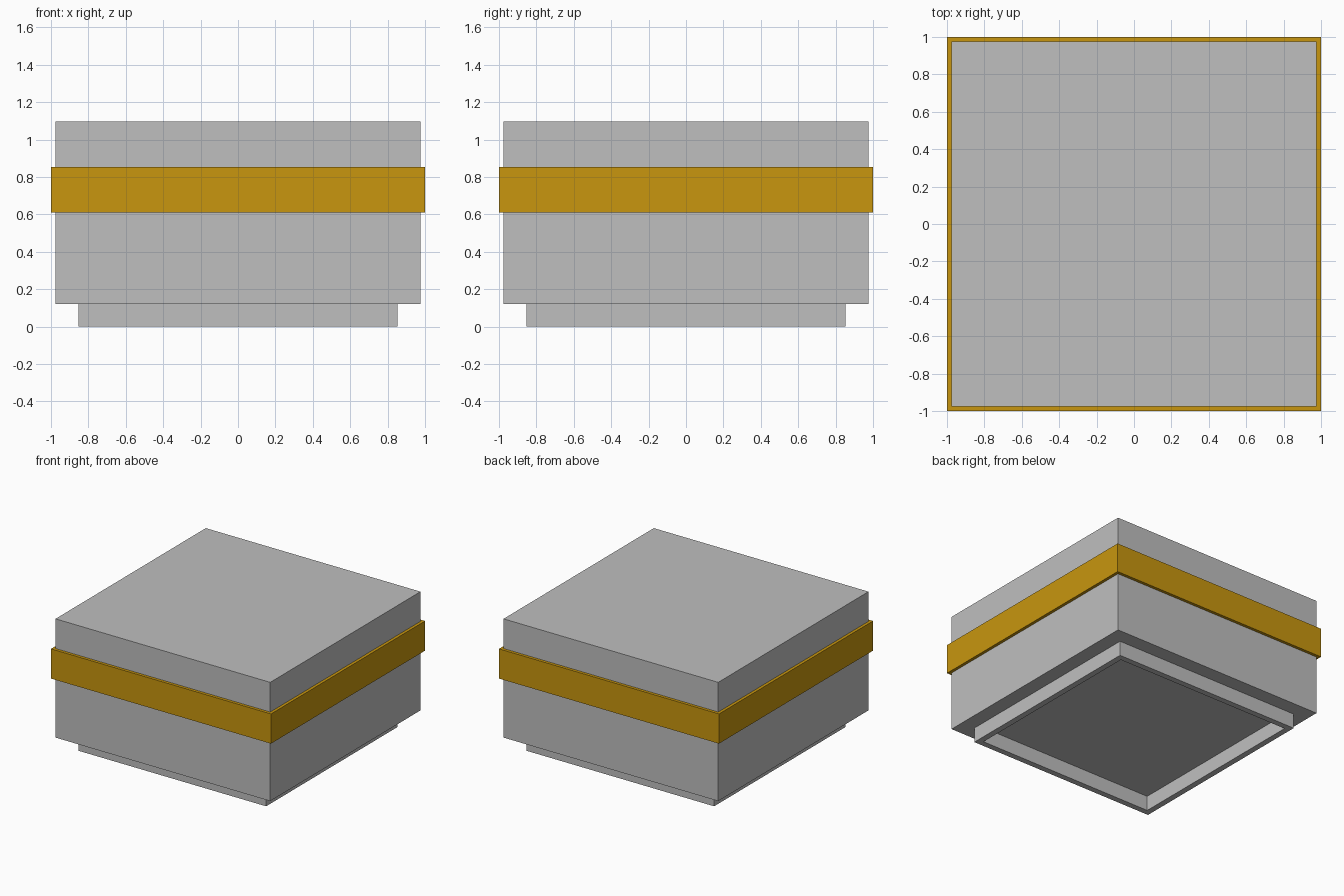
import bpy
import bmesh

cube = bpy.data.objects.get("Cube")
if cube:
    bpy.data.objects.remove(cube, do_unlink=True)

UNIT = 1 / 41  # the band is 82 units wide


def material(name, colour):
    mat = bpy.data.materials.new(name)
    mat.use_nodes = True
    mat.diffuse_color = colour
    mat.node_tree.nodes["Principled BSDF"].inputs["Base Color"].default_value = colour
    return mat


def square_part(name, half, bottom, top, mat, inner=None):
    """Square block, or a square frame when an inner half width is given."""
    bm = bmesh.new()

    def ring(h, z):
        return [bm.verts.new((x * h * UNIT, y * h * UNIT, z * UNIT))
                for x, y in ((-1, -1), (1, -1), (1, 1), (-1, 1))]

    def bridge(a, b):
        for i in range(4):
            j = (i + 1) % 4
            bm.faces.new((a[i], a[j], b[j], b[i]))

    low, high = ring(half, bottom), ring(half, top)
    bridge(low, high)
    if inner is None:
        bm.faces.new(low[::-1])
        bm.faces.new(high)
    else:
        in_low, in_high = ring(inner, bottom), ring(inner, top)
        bridge(high, in_high)
        bridge(in_high, in_low)
        bridge(in_low, low)
    bmesh.ops.recalc_face_normals(bm, faces=bm.faces)
    mesh = bpy.data.meshes.new(name)
    bm.to_mesh(mesh)
    bm.free()
    mesh.materials.append(mat)
    obj = bpy.data.objects.new(name, mesh)
    bpy.context.collection.objects.link(obj)
    return obj


grey = material("light grey", (0.52, 0.52, 0.52, 1))
gold = material("gold", (0.578, 0.305, 0.0045, 1))

# Hollow foot rim, main block and the raised band around it
square_part("foot_rim", 35, 0, 5, grey, inner=33)
square_part("body", 40, 5, 45, grey)
square_part("band", 41, 25, 35, gold, inner=40)
